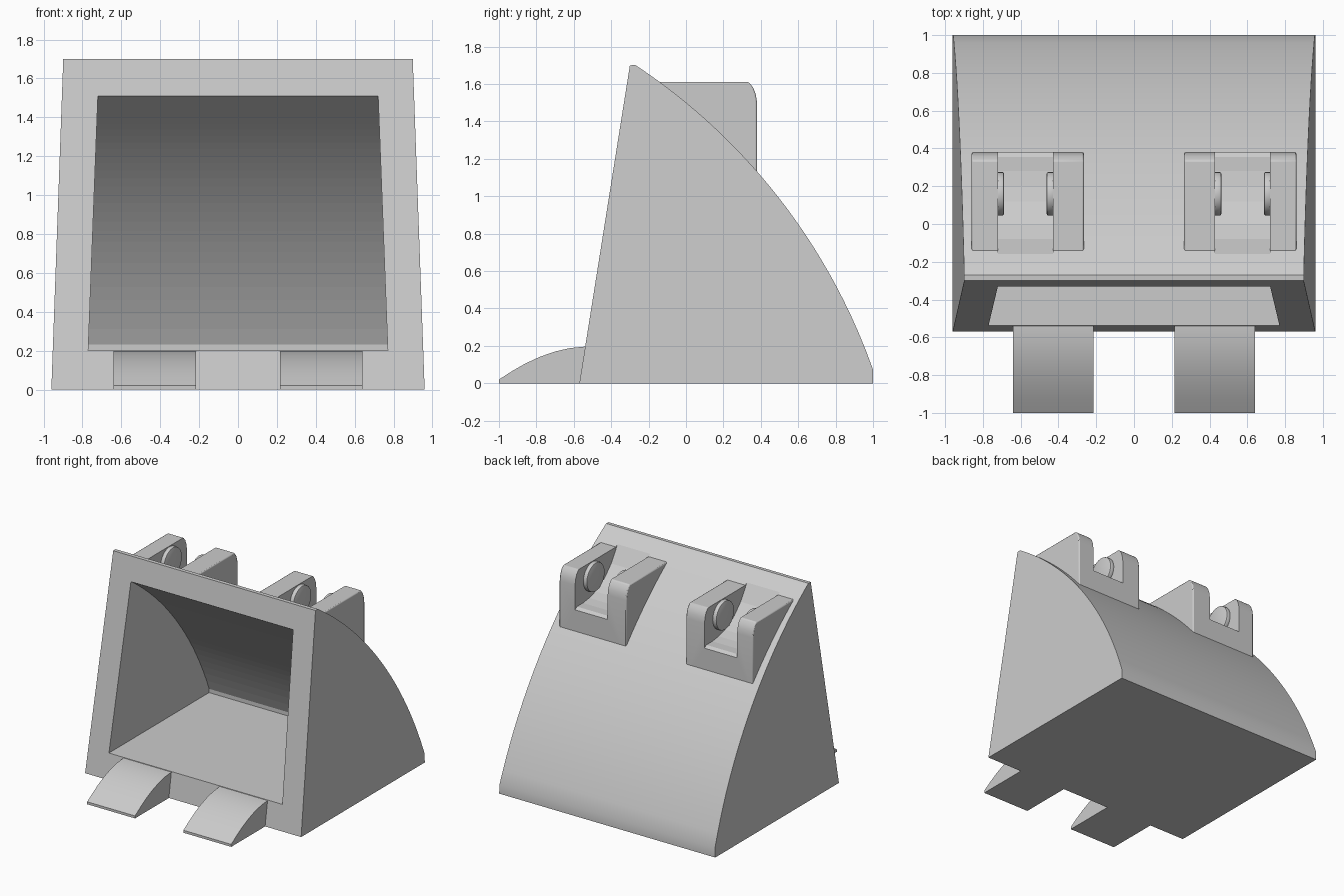
import bpy
import bmesh
from math import sqrt, pi, radians
from mathutils import Matrix

if "Cube" in bpy.data.objects:
    bpy.data.objects.remove(bpy.data.objects["Cube"])

grey = bpy.data.materials.new("light_grey")
grey.use_nodes = True
grey.diffuse_color = (0.6, 0.6, 0.6, 1)
grey.node_tree.nodes["Principled BSDF"].inputs["Base Color"].default_value = (0.6, 0.6, 0.6, 1)

# Centre of the curved back, in the side plane
CY, CZ = -2.073, -1.015


def arc(radius, y0, y1, steps):
    """Points along the curved back from y0 to y1."""
    ys = [y0 + (y1 - y0) * i / steps for i in range(steps + 1)]
    return [(y, CZ + sqrt(radius ** 2 - (y - CY) ** 2)) for y in ys]


def finish(name, bm):
    bmesh.ops.recalc_face_normals(bm, faces=bm.faces)
    mesh = bpy.data.meshes.new(name)
    bm.to_mesh(mesh)
    bm.free()
    mesh.materials.append(grey)
    obj = bpy.data.objects.new(name, mesh)
    bpy.context.collection.objects.link(obj)
    return obj


def prism(name, profile, left, right):
    """Extrude a side profile across x; left and right give x for a height."""
    bm = bmesh.new()
    a = [bm.verts.new((left(z), y, z)) for y, z in profile]
    b = [bm.verts.new((right(z), y, z)) for y, z in profile]
    bm.faces.new(a)
    bm.faces.new(b[::-1])
    n = len(profile)
    for i in range(n):
        j = (i + 1) % n
        bm.faces.new((a[i], b[i], b[j], a[j]))
    return finish(name, bm)


def straight(name, profile, x0, x1):
    return prism(name, profile, lambda z: x0, lambda z: x1)


def cut(obj, cutter):
    mod = obj.modifiers.new("cut", "BOOLEAN")
    mod.operation = "DIFFERENCE"
    mod.solver = "EXACT"
    mod.object = cutter
    cutter.hide_render = True
    cutter.hide_viewport = True
    cutter.display_type = "WIRE"


def smooth(obj, angle=25):
    bpy.ops.object.select_all(action="DESELECT")
    obj.select_set(True)
    bpy.context.view_layer.objects.active = obj
    bpy.ops.object.shade_smooth_by_angle(angle=radians(angle))


# Bucket shell with tapering sides
def outer(z):
    return 0.96 - 0.036 * z


def inner(z):
    return 0.778 - 0.038 * z


shell = [(-0.57, 0), (-0.3, 1.7)] + arc(3.26, -0.27, 1, 32) + [(1, 0)]
bucket = prism("bucket", shell, lambda z: -outer(z), outer)

# Hollow, open at the front
hollow = [(-0.74, 0.2), (-0.53, 1.51)] + arc(3.07, -0.327, 0.733, 28) + [(0.733, 0.2)]
cavity = prism("cavity_cutter", hollow, lambda z: -inner(z), inner)
cut(bucket, cavity)

tooth_profile = [(-1, 0), (-1, 0.02), (-0.93, 0.065), (-0.86, 0.105), (-0.78, 0.142),
                 (-0.7, 0.17), (-0.62, 0.188), (-0.54, 0.196), (-0.5, 0.196), (-0.5, 0)]
bracket_profile = [(-0.24, 1.61), (0.335, 1.61), (0.358, 1.583), (0.373, 1.545), (0.38, 1.5)]
bracket_profile += arc(3.2, 0.38, -0.2, 10)
notch_profile = [(-0.22, 1.8), (-0.22, 1.72), (-0.16, 1.625), (-0.08, 1.5), (0, 1.42),
                 (0.06, 1.38), (0.12, 1.352), (0.2, 1.33), (0.28, 1.32), (0.355, 1.32),
                 (0.385, 1.3), (0.6, 1.3), (0.6, 1.8)]

for side, s in (("left", 1), ("right", -1)):
    # Digging teeth
    smooth(straight(side + "_tooth", tooth_profile, s * 0.215, s * 0.64))

    # Hinge brackets: one block with a channel between two cheeks
    bracket = straight(side + "_hinge_bracket", bracket_profile, s * 0.265, s * 0.86)
    bevel = bracket.modifiers.new("soft_edges", "BEVEL")
    bevel.width = 0.008
    bevel.segments = 2
    bevel.limit_method = "ANGLE"
    bevel.angle_limit = radians(40)
    channel = straight(side + "_channel_cutter", notch_profile, s * 0.43, s * 0.72)
    cut(bracket, channel)
    cut(bucket, channel)
    smooth(bracket)

    # Pivot studs facing each other inside the channel
    for place, x in (("inner", 0.44), ("outer", 0.71)):
        bm = bmesh.new()
        bmesh.ops.create_cone(bm, cap_ends=True, segments=32, radius1=0.115,
                              radius2=0.115, depth=0.044)
        rims = [e for e in bm.edges if abs(e.verts[0].co.z - e.verts[1].co.z) < 0.001]
        bmesh.ops.bevel(bm, geom=rims, offset=0.008, segments=2, affect="EDGES", profile=0.5)
        bm.transform(Matrix.Translation((s * x, 0.16, 1.49)) @ Matrix.Rotation(pi / 2, 4, "Y"))
        smooth(finish(side + "_" + place + "_pivot_stud", bm))

smooth(bucket)
